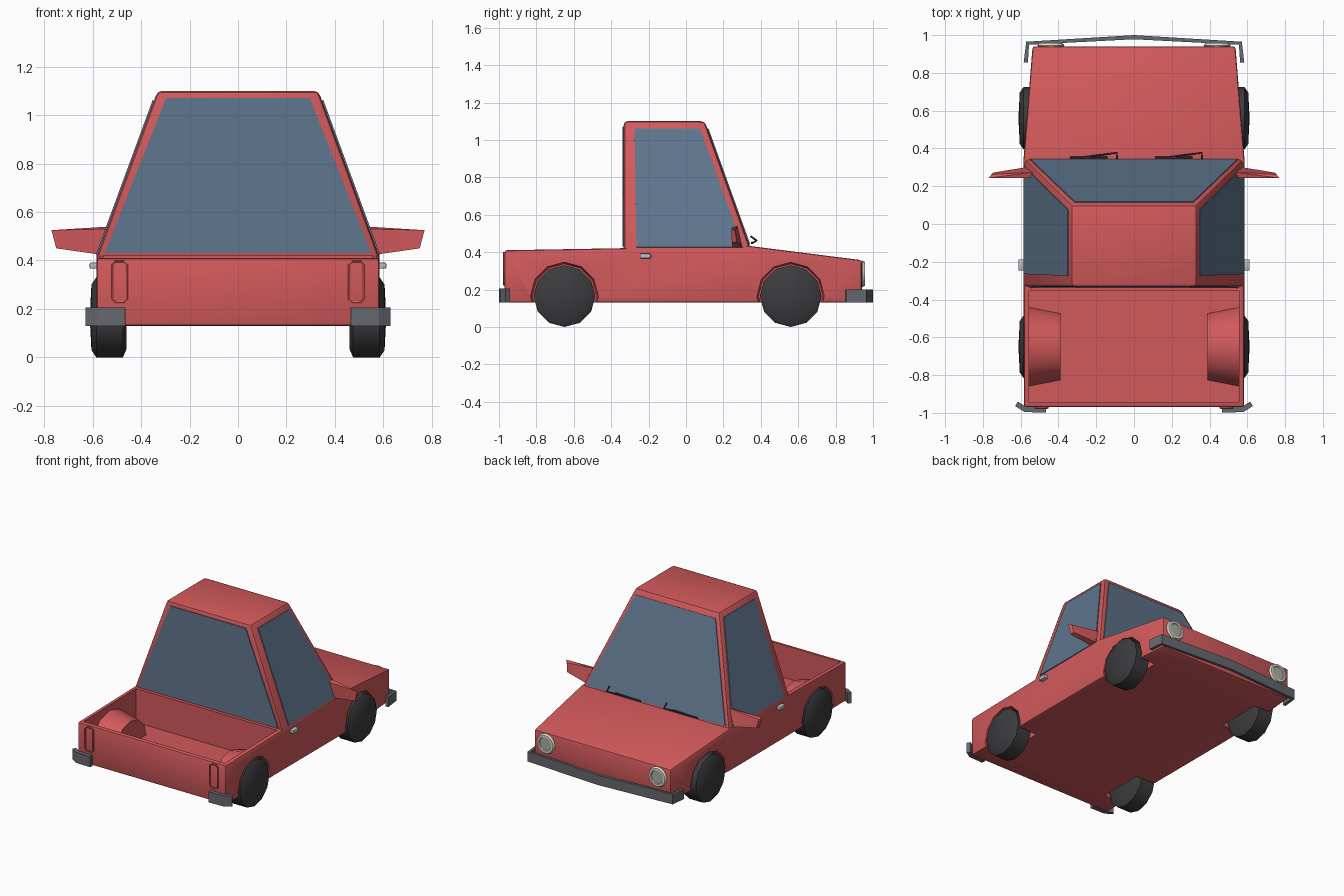
import bpy, bmesh, math
from mathutils import Vector

if "Cube" in bpy.data.objects:
    bpy.data.objects.remove(bpy.data.objects["Cube"])


def material(name, r, g, b):
    m = bpy.data.materials.new(name)
    m.diffuse_color = (r, g, b, 1)
    m.use_nodes = True
    m.node_tree.nodes["Principled BSDF"].inputs["Base Color"].default_value = m.diffuse_color
    return m


RED = material("red_paint", 0.64, 0.1, 0.105)
GLASS = material("blue_glass", 0.115, 0.18, 0.27)
RUBBER = material("rubber", 0.045, 0.045, 0.05)
TRIM = material("dark_trim", 0.13, 0.14, 0.155)
CREAM = material("cream", 0.72, 0.7, 0.6)
LENS = material("lens", 0.42, 0.42, 0.38)
CHROME = material("chrome", 0.5, 0.52, 0.55)


def link(name, data, mat):
    ob = bpy.data.objects.new(name, data)
    bpy.context.collection.objects.link(ob)
    if mat:
        data.materials.append(mat)
    return ob


def finish(ob, angle=30):
    bpy.ops.object.select_all(action='DESELECT')
    ob.select_set(True)
    bpy.context.view_layer.objects.active = ob
    bpy.ops.object.convert(target='MESH')
    bpy.ops.object.shade_smooth_by_angle(angle=math.radians(angle))


def bevel(ob, width, segments=2):
    m = ob.modifiers.new("bevel", 'BEVEL')
    m.width, m.segments = width, segments
    m.limit_method, m.angle_limit = 'ANGLE', math.radians(35)


def hull(name, points, mat=None):
    bm = bmesh.new()
    for p in points:
        bm.verts.new(p)
    res = bmesh.ops.convex_hull(bm, input=bm.verts[:])
    loose = [v for v in bm.verts if not v.link_faces]
    bmesh.ops.delete(bm, geom=loose, context='VERTS')
    bmesh.ops.dissolve_limit(bm, angle_limit=0.005, verts=bm.verts[:], edges=bm.edges[:])
    bmesh.ops.recalc_face_normals(bm, faces=bm.faces[:])
    me = bpy.data.meshes.new(name)
    bm.to_mesh(me)
    bm.free()
    return link(name, me, mat)


def box(name, x, y, z, mat=None):
    return hull(name, [(a, b, c) for a in x for b in y for c in z], mat)


def ring(x, y, z, r, n=12):
    return [(x, y + r * math.sin(2 * math.pi * i / n), z + r * math.cos(2 * math.pi * i / n))
            for i in range(n)]


def boolean(ob, cutter, op):
    cutter.hide_render = True
    m = ob.modifiers.new(op, 'BOOLEAN')
    m.operation, m.solver, m.object = op, 'EXACT', cutter


def slab(name, quad, mat, t=0.012):
    p = [Vector(q) for q in quad]
    n = (p[1] - p[0]).cross(p[2] - p[0]).normalized() * t / 2
    ob = hull(name, [q + s * n for q in p for s in (1, -1)], mat)
    finish(ob)


def strip(name, path, z0, z1, t, mat):
    k = len(path)
    me = bpy.data.meshes.new(name)
    me.from_pydata([(x, y, z) for z in (z0, z1) for x, y in path], [],
                   [(i, i + 1, k + i + 1, k + i) for i in range(k - 1)])
    ob = link(name, me, mat)
    m = ob.modifiers.new("thickness", 'SOLIDIFY')
    m.thickness, m.offset = t, 0
    finish(ob)


def tube(name, path, r, mat, cyclic=False):
    cu = bpy.data.curves.new(name, 'CURVE')
    cu.dimensions = '3D'
    cu.bevel_depth, cu.bevel_resolution, cu.use_fill_caps = r, 1, True
    sp = cu.splines.new('POLY')
    sp.points.add(len(path) - 1)
    for pt, co in zip(sp.points, path):
        pt.co = (*co, 1)
    sp.use_cyclic_u = cyclic
    finish(link(name, cu, mat), 50)


# Lower body: bed, doors and hood, lofted along y
stations = [(-0.97, 0.583, 0.41), (-0.33, 0.585, 0.42), (0.34, 0.585, 0.433), (0.94, 0.537, 0.357)]
body = hull("body", [(s * w, y, z) for y, w, top in stations for s in (1, -1) for z in (0.13, top)], RED)
bevel(body, 0.012)
helpers = [box("bed_cutter", (-0.555, 0.555), (-0.943, -0.355), (0.18, 0.6))]
boolean(body, helpers[0], 'DIFFERENCE')
WHEEL_Y = (-0.65, 0.56)

# Wheel wells inside the bed, then the arches below them
for s in (1, -1):
    pts = ring(s * 0.57, -0.65, 0.165, 0.215) + ring(s * 0.39, -0.65, 0.165, 0.18)
    well = hull("bed_well", [(x, y, max(z, 0.15)) for x, y, z in pts])
    boolean(body, well, 'UNION')
    helpers.append(well)
for s in (1, -1):
    for y in WHEEL_Y:
        arch = hull("arch_cutter", ring(s * 0.65, y, 0.165, 0.185) + ring(s * 0.43, y, 0.165, 0.172))
        boolean(body, arch, 'DIFFERENCE')
        helpers.append(arch)
finish(body)
for h in helpers:
    bpy.data.objects.remove(h)


# Cab: tapered block on the body
def side_x(z):
    return 0.582 - (z - 0.42) * 0.25 / 0.68


def front_y(z):
    return 0.345 - (z - 0.42) * 0.245 / 0.68


cab = hull("cab", [(s * side_x(z), y, z) for z in (0.40, 1.10) for s in (1, -1)
                   for y in (-0.333, front_y(z))], RED)
bevel(cab, 0.02)
finish(cab)

# Windows
slab("rear_window", [(-0.55, -0.333, 0.43), (0.55, -0.333, 0.43),
                     (0.297, -0.333, 1.07), (-0.297, -0.333, 1.07)], GLASS)
slab("windshield", [(-0.547, front_y(0.44), 0.44), (0.547, front_y(0.44), 0.44),
                    (0.315, front_y(1.06), 1.06), (-0.315, front_y(1.06), 1.06)], GLASS)
for s in (1, -1):
    lo, hi = s * side_x(0.425), s * side_x(1.06)
    slab("side_window", [(lo, -0.265, 0.425), (lo, 0.305, 0.425), (hi, 0.075, 1.06), (hi, -0.275, 1.06)], GLASS)

for s in (1, -1):
    # Wheels
    for y in WHEEL_Y:
        profile = [(0.46, 0.13), (0.475, 0.165), (0.585, 0.165), (0.605, 0.135)]
        pts = [p for x, r in profile for p in ring(s * x, y, 0.165, r)]
        finish(hull("wheel", pts + [(s * 0.612, y, 0.165)], RUBBER), 35)

    # Wing mirrors
    outline = [(0.53, 0.275, 0.54), (0.575, 0.25, 0.425), (0.75, 0.245, 0.45), (0.77, 0.243, 0.525)]
    back = [(0.54, 0.245, 0.53), (0.575, 0.3, 0.43), (0.745, 0.272, 0.455), (0.755, 0.262, 0.515)]
    finish(hull("wing_mirror", [(s * x, y, z) for x, y, z in outline + back], RED))

    # Door handles
    handle = box("door_handle", (s * 0.575, s * 0.612), (-0.247, -0.187), (0.366, 0.392), CHROME)
    bevel(handle, 0.006)
    finish(handle)

    # Headlights: cream bezel and lens
    bpy.ops.mesh.primitive_torus_add(major_segments=16, minor_segments=6, major_radius=0.056,
                                     minor_radius=0.015, location=(s * 0.44, 0.944, 0.284),
                                     rotation=(math.pi / 2, 0, 0))
    bezel = bpy.context.object
    bezel.name = "headlight_bezel"
    bezel.data.materials.append(CREAM)
    finish(bezel, 50)
    bpy.ops.mesh.primitive_cylinder_add(vertices=16, radius=0.05, depth=0.03,
                                        location=(s * 0.44, 0.936, 0.284), rotation=(math.pi / 2, 0, 0))
    lens = bpy.context.object
    lens.name = "headlight_lens"
    lens.data.materials.append(LENS)
    finish(lens)

    # Tail light frames with clipped corners
    frame = [(0.035, 0.07), (0.02, 0.085), (-0.02, 0.085), (-0.035, 0.07),
             (-0.035, -0.07), (-0.02, -0.085), (0.02, -0.085), (0.035, -0.07)]
    tube("tail_light_frame", [(s * (0.49 + 0.9 * x), -0.973, 0.312 + z) for x, z in frame], 0.006, RED, True)

    # Rear corner bumpers
    strip("rear_bumper", [(s * 0.465, -0.985), (s * 0.575, -0.982), (s * 0.622, -0.952)],
          0.13, 0.205, 0.028, TRIM)

# Front bumper
strip("front_bumper", [(-0.573, 0.855), (-0.563, 0.957), (0, 0.989), (0.563, 0.957), (0.573, 0.855)],
      0.13, 0.2, 0.022, TRIM)

# Windshield wipers
for x in (0, 0.45):
    tube("wiper_blade", [(x - 0.34, 0.352, 0.447), (x - 0.14, 0.352, 0.452)], 0.005, RUBBER)
    tube("wiper_arm", [(x - 0.27, 0.352, 0.447), (x - 0.09, 0.378, 0.462), (x - 0.09, 0.345, 0.485)], 0.005, RUBBER)
